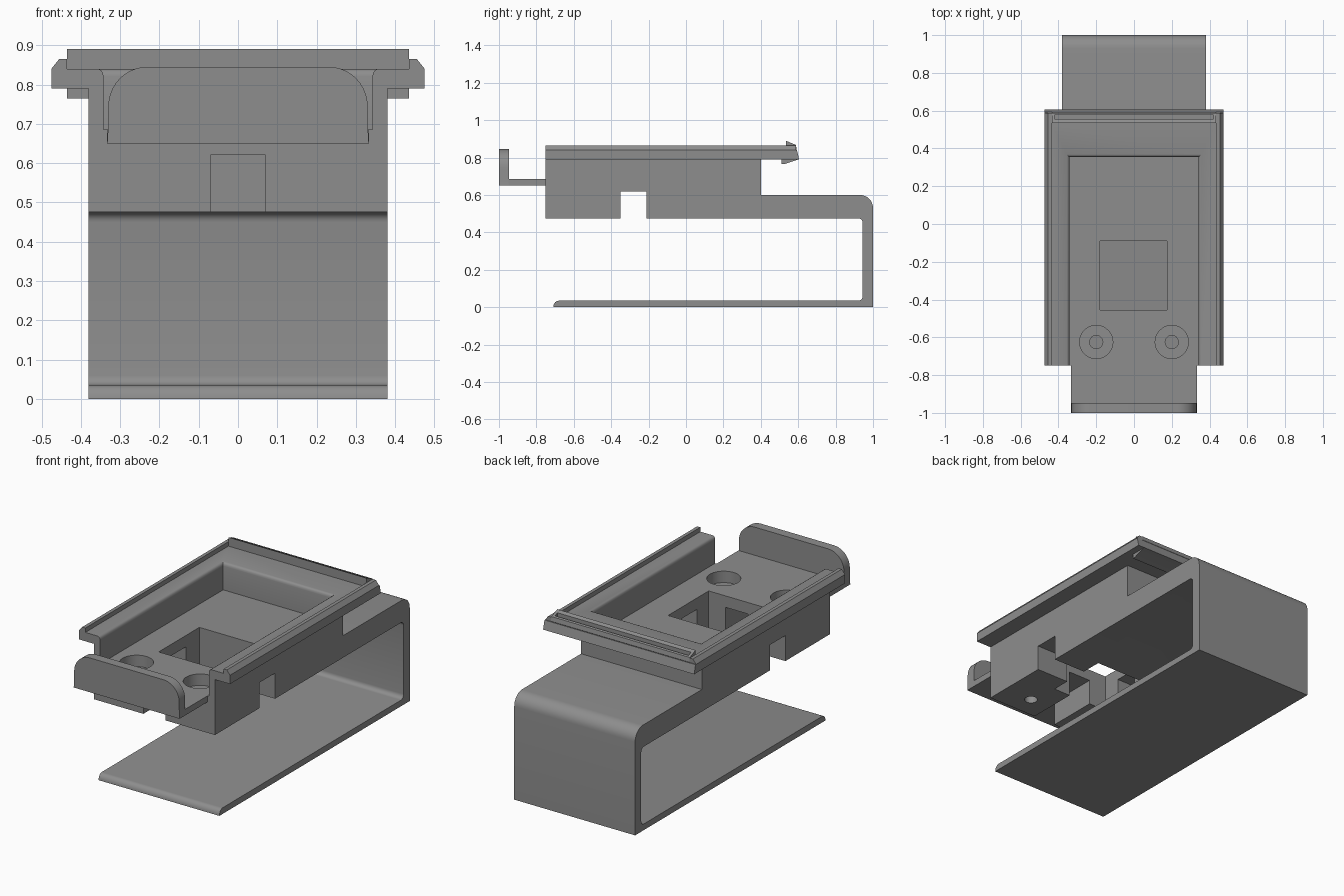
import bpy, bmesh, math

if "Cube" in bpy.data.objects:
    bpy.data.objects.remove(bpy.data.objects["Cube"])

grey = bpy.data.materials.new("plain_grey")
grey.diffuse_color = (0.27, 0.27, 0.27, 1)
grey.use_nodes = True
grey.node_tree.nodes["Principled BSDF"].inputs["Base Color"].default_value = grey.diffuse_color


def finish(name, bm):
    bmesh.ops.recalc_face_normals(bm, faces=bm.faces)
    me = bpy.data.meshes.new(name)
    bm.to_mesh(me)
    bm.free()
    me.materials.append(grey)
    ob = bpy.data.objects.new(name, me)
    bpy.context.collection.objects.link(ob)
    return ob


def loft(name, rings):
    """Skin a closed solid through rings with equal point counts."""
    bm = bmesh.new()
    vs = [[bm.verts.new(p) for p in r] for r in rings]
    n = len(vs[0])
    for a, b in zip(vs, vs[1:]):
        for i in range(n):
            j = (i + 1) % n
            bm.faces.new((a[i], a[j], b[j], b[i]))
    bm.faces.new(vs[0])
    bm.faces.new(vs[-1])
    return finish(name, bm)


def prism_x(name, pts, half):
    return loft(name, [[(x, y, z) for y, z in pts] for x in (-half, half)])


def prism_y(name, pts, y0, y1):
    return loft(name, [[(x, y, z) for x, z in pts] for y in (y0, y1)])


def box(name, x0, x1, y0, y1, z0, z1):
    return prism_y(name, [(x0, z0), (x1, z0), (x1, z1), (x0, z1)], y0, y1)


def cylinder(name, x, y, r, z0, z1, n=40):
    a = [2 * math.pi * i / n for i in range(n)]
    return loft(name, [[(x + r * math.cos(t), y + r * math.sin(t), z) for t in a] for z in (z0, z1)])


def arc(cx, cy, rx, ry, a0, a1, n=8):
    return [(cx + rx * math.cos(math.radians(a0 + (a1 - a0) * i / n)),
             cy + ry * math.sin(math.radians(a0 + (a1 - a0) * i / n))) for i in range(n + 1)]


def combine(ob, other, op):
    m = ob.modifiers.new(op, 'BOOLEAN')
    m.operation, m.solver, m.object = op, 'EXACT', other
    bpy.context.view_layer.objects.active = ob
    bpy.ops.object.modifier_apply(modifier=m.name)
    bpy.data.objects.remove(other)


# Clip band and main block: one side profile
profile = [(-0.71, 0), (1, 0)]
profile += arc(0.93, 0.53, 0.07, 0.07, 0, 90)             # outer upper bend
profile += [(0.4, 0.6), (0.4, 0.82), (-0.75, 0.82), (-0.75, 0.475)]
profile += arc(0.92, 0.45, 0.025, 0.025, 90, 0, 5)        # inner bends
profile += arc(0.92, 0.06, 0.025, 0.025, 0, -90, 5)
profile += arc(-0.68, 0.0, 0.03, 0.035, 90, 180, 6)[:-1]  # rounded tip
body = prism_x("clip_body", profile, 0.38)

# Tray flange with slanted back end
combine(body, prism_x("flange", [(-0.75, 0.79), (0.605, 0.79), (0.593, 0.84), (-0.75, 0.84)], 0.475), 'UNION')

# Side lips with chamfered outer edge
for s in (-1, 1):
    lip = [(0.465, 0.82), (0.475, 0.84), (0.455, 0.865), (0.435, 0.865), (0.435, 0.82)]
    combine(body, prism_y("side_lip", [(s * x, z) for x, z in lip], -0.75, 0.588), 'UNION')

# Back ridge above the flange and catch below it
combine(body, prism_x("back_ridge", [(0.535, 0.82), (0.57, 0.82), (0.592, 0.843), (0.587, 0.868),
                                     (0.535, 0.89)], 0.435), 'UNION')
combine(body, prism_x("back_catch", [(0.51, 0.81), (0.51, 0.765), (0.525, 0.765), (0.6, 0.79),
                                     (0.59, 0.81)], 0.435), 'UNION')

# Small stops under the flange sides are part of the catch; groove along the ridge
combine(body, box("groove", -0.42, 0.42, 0.555, 0.577, 0.858, 0.95), 'DIFFERENCE')

# Open-fronted pocket with a rounded upper edge
levels = [(0, 0.685), (0, 0.82), (0.002, 0.83), (0.006, 0.836), (0.014, 0.84), (0.014, 0.95)]
combine(body, loft("pocket", [[(-0.342 - d, -0.9, z), (0.342 + d, -0.9, z),
                               (0.342 + d, 0.355 + d, z), (-0.342 - d, 0.355 + d, z)]
                              for d, z in levels]), 'DIFFERENCE')

# Square well, cross slot and front slot
combine(body, box("well", -0.18, 0.176, -0.455, -0.09, 0.4, 0.75), 'DIFFERENCE')
combine(body, box("cross_slot", -0.6, 0.6, -0.35, -0.21, 0.4, 0.62), 'DIFFERENCE')
combine(body, box("front_slot", -0.07, 0.07, -0.9, -0.3, 0.4, 0.62), 'DIFFERENCE')

# Counterbored screw holes
for x in (-0.2, 0.2):
    combine(body, cylinder("counterbore", x, -0.625, 0.088, 0.62, 0.75), 'DIFFERENCE')
    combine(body, cylinder("screw_hole", x, -0.625, 0.035, 0.4, 0.75, 24), 'DIFFERENCE')

# Front shelf and rounded end stop
shelf = box("front_shelf", -0.333, 0.333, -0.95, -0.75, 0.65, 0.685)
half = [(0.333, 0.65), (0.331, 0.685)] + arc(0.23, 0.745, 0.1, 0.1, 0, 90, 10)
stop = prism_y("end_stop", half + [(-x, z) for x, z in reversed(half)], -1.0, -0.947)

# Smooth the bends, keep the edges sharp
bpy.ops.object.select_all(action='DESELECT')
for ob in (body, shelf, stop):
    ob.select_set(True)
bpy.context.view_layer.objects.active = body
bpy.ops.object.shade_smooth_by_angle(angle=math.radians(30))
